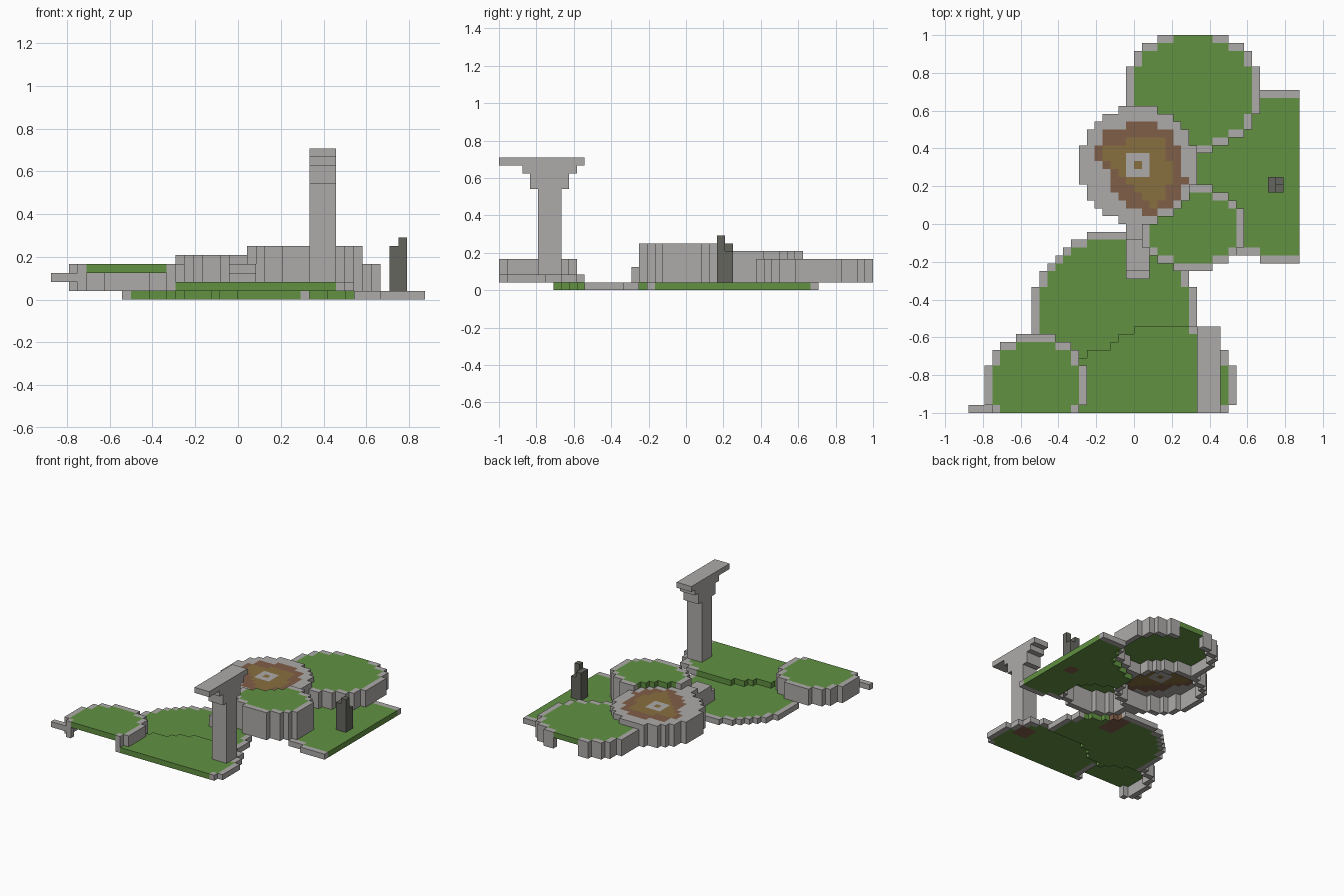
import bpy, bmesh, math

if "Cube" in bpy.data.objects:
    bpy.data.objects.remove(bpy.data.objects["Cube"], do_unlink=True)

S = 1 / 24  # block size


def srgb(*rgb):
    return tuple((c / 255 / 12.92 if c < 11 else ((c / 255 + .055) / 1.055) ** 2.4) for c in rgb) + (1,)


MATS = []
for name, col in [("stone", srgb(173, 171, 169)), ("grass", srgb(98, 145, 66)),
                  ("earth", srgb(128, 94, 72)), ("ochre", srgb(137, 112, 62)),
                  ("dark_stone", srgb(101, 101, 95))]:
    m = bpy.data.materials.new(name)
    m.use_nodes = True
    m.diffuse_color = col
    m.node_tree.nodes["Principled BSDF"].inputs["Base Color"].default_value = col
    MATS.append(m)
STONE, GRASS, EARTH, OCHRE, DARK = range(5)
SIDES = [(0, -1), (0, 1), (1, -1), (1, 1), (2, -1), (2, 1)]


def build(name, cells):
    """Skin a dictionary of blocks {(i, j, k): colour} with its outer faces."""
    bm = bmesh.new()
    verts = {}

    def vert(p):
        if p not in verts:
            verts[p] = bm.verts.new([c * S for c in p])
        return verts[p]

    for cell, colour in cells.items():
        for axis, d in SIDES:
            near = list(cell)
            near[axis] += d
            if tuple(near) in cells:
                continue
            a, b = (axis + 1) % 3, (axis + 2) % 3
            loop = []
            for da, db in ((0, 0), (1, 0), (1, 1), (0, 1)):
                p = list(cell)
                p[axis] += d > 0
                p[a] += da
                p[b] += db
                loop.append(vert(tuple(p)))
            face = bm.faces.new(loop if d > 0 else loop[::-1])
            face.material_index = colour
    bmesh.ops.dissolve_limit(bm, angle_limit=math.radians(1), verts=bm.verts,
                             edges=bm.edges, delimit={'MATERIAL'})
    me = bpy.data.meshes.new(name)
    bm.to_mesh(me)
    bm.free()
    for m in MATS:
        me.materials.append(m)
    ob = bpy.data.objects.new(name, me)
    bpy.context.collection.objects.link(ob)


def box(x0, x1, y0, y1, z0, z1, colour=STONE):
    return {(i, j, k): colour for i in range(x0, x1) for j in range(y0, y1) for k in range(z0, z1)}


def disc(cx, cy, rx, ry):
    """All columns in an ellipse, not yet trimmed to the plot."""
    return {(i, j) for i in range(-40, 40) for j in range(-40, 40)
            if ((i + .5 - cx) / rx) ** 2 + ((j + .5 - cy) / ry) ** 2 < 1}


def terrace(name, shape, low, top, taken=(), rim=lambda i, j: True, paint=lambda i, j: GRASS):
    """Thin top layer with a stone wall around it, hollow below."""
    cells = {}
    for i, j in shape:
        if not (-21 <= i < 21 and -24 <= j < 24) or (i, j) in taken:
            continue
        edge = any(n not in shape for n in ((i + 1, j), (i - 1, j), (i, j + 1), (i, j - 1)))
        if edge and rim(i, j):
            cells.update(box(i, i + 1, j, j + 1, low, top))
        else:
            cells[i, j, top - 1] = paint(i, j)
    build(name, cells)


# Outlines of the terraces
centre = disc(.5, 7.5, 7.5, 7.5)
front = disc(7.5, -.5, 6.5, 5.5)
back = disc(7.5, 17, 8.5, 8)
left_end = disc(-12.5, -20.5, 6.5, 6.5)
middle = disc(-2.5, -11.5, 10.5, 10.5)
lawn = disc(4.5, -20.5, 8.5, 8.5)
lawn = {(i, j) for i, j in lawn if i > 6 or j < -13} | {
    (i, j) for i in range(-10, 8) for j in range(-30, -12) if j + .5 < min(-13, -14.4 + .3 * i)}
side = disc(19, 6, 11.5, 11)

# Ground patterns of the central terrace: row -> (first, last + 1)
EARTH_ROWS = {12: (-1, 3), 11: (-4, 5), 10: (-4, 5), 9: (-5, 6), 8: (-5, 6), 7: (-4, 6),
              6: (-3, 6), 5: (-3, 7), 4: (-3, 7), 3: (-2, 7), 2: (-1, 6), 1: (1, 5)}
OCHRE_ROWS = {10: (-1, 4), 9: (-4, 4), 8: (-4, 4), 7: (-3, 5), 6: (-2, 5),
              5: (-1, 5), 4: (0, 4), 3: (1, 4), 2: (2, 3)}


def paint_centre(i, j):
    if (i, j) == (0, 7):
        return OCHRE
    if abs(i) <= 1 and abs(j - 7) <= 1:
        return STONE
    for rows, colour in ((OCHRE_ROWS, OCHRE), (EARTH_ROWS, EARTH)):
        a, b = rows.get(j, (0, 0))
        if a <= i < b:
            return colour
    return STONE


def bare(x0, x1, y0, y1):
    """Grass with bare earth under a standing structure."""
    return lambda i, j: EARTH if x0 <= i < x1 and y0 <= j < y1 else GRASS


# Terraces
terrace("central_terrace", centre, 1, 5, paint=paint_centre)
terrace("front_terrace", front, 1, 6, centre)
terrace("back_terrace", back, 1, 4, centre)
terrace("left_terrace", left_end, 1, 4)
terrace("middle_lawn", middle, 0, 1, left_end | lawn | centre | front, paint=bare(-1, 2, -7, 0))
terrace("front_lawn", lawn, 1, 2, left_end, rim=lambda i, j: i > 6, paint=bare(8, 11, -19, -16))
terrace("side_lawn", side, 0, 1, centre | front | back, rim=lambda i, j: i > 10,
        paint=bare(17, 19, 4, 6))

# Steps from the middle lawn to the central terrace
steps = {}
for y0, y1, top in ((-7, -6, 3), (-6, -2, 4), (-2, 1, 5)):
    steps.update(box(-1, 2, y0, y1, 1, top))
build("steps", steps)

# Pillar with stepped capital
pillar = {}
for y0, y1, z0, z1 in ((-19, -16, 2, 13), (-20, -15, 13, 15), (-21, -14, 15, 16), (-24, -13, 16, 17)):
    pillar.update(box(8, 11, y0, y1, z0, z1))
build("pillar", pillar)

# Broken dark post
post = {}
for i, j, top in ((17, 4, 6), (17, 5, 6), (18, 4, 7), (18, 5, 5)):
    post.update(box(i, i + 1, j, j + 1, 1, top, DARK))
build("broken_post", post)

# Wall stub at the far left
build("wall_stub", box(-21, -17, -24, -23, 2, 3))
